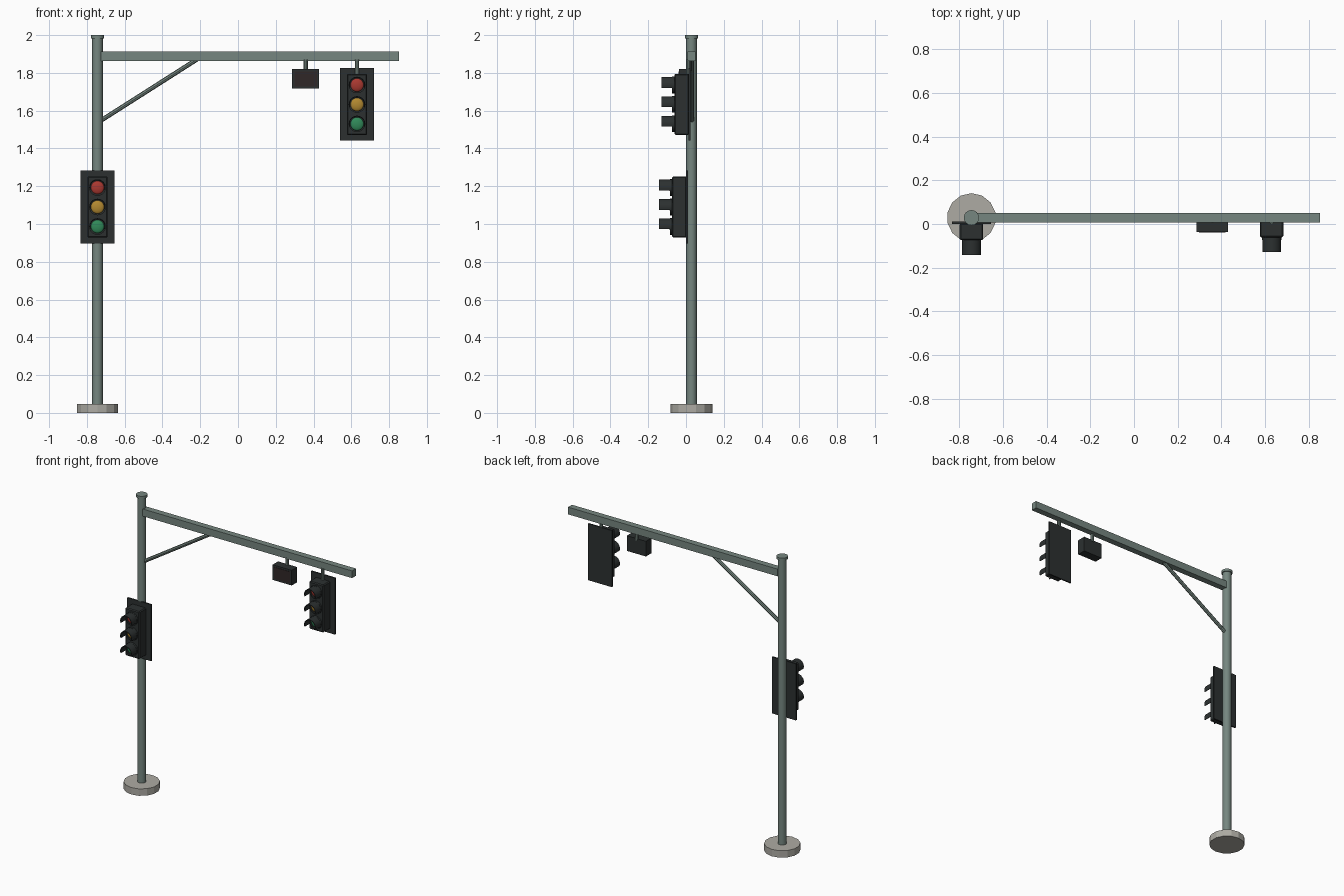
import bpy, bmesh, math
from mathutils import Vector

if "Cube" in bpy.data.objects:
    bpy.data.objects.remove(bpy.data.objects["Cube"])


def material(name, rgb):
    m = bpy.data.materials.new(name)
    m.diffuse_color = (*rgb, 1)
    m.use_nodes = True
    m.node_tree.nodes["Principled BSDF"].inputs["Base Color"].default_value = m.diffuse_color
    return m


STEEL = material("painted_steel", (0.18, 0.24, 0.215))
DARK = material("dark_housing", (0.025, 0.03, 0.03))
PANEL = material("sensor_glass", (0.03, 0.02, 0.02))
CONCRETE = material("concrete", (0.42, 0.41, 0.37))
LAMPS = [("red", material("red_lens", (0.4, 0.04, 0.03))),
         ("amber", material("amber_lens", (0.45, 0.25, 0.03))),
         ("green", material("green_lens", (0.03, 0.25, 0.1)))]


def box(name, x, y, z, mat, bevel=0):
    """Box from (min, max) ranges."""
    bpy.ops.mesh.primitive_cube_add(size=1, location=[sum(r) / 2 for r in (x, y, z)])
    o = bpy.context.object
    o.name = name
    o.scale = [r[1] - r[0] for r in (x, y, z)]
    bpy.ops.object.transform_apply(location=False, rotation=False, scale=True)
    o.data.materials.append(mat)
    if bevel:
        b = o.modifiers.new("bevel", 'BEVEL')
        b.width, b.segments = bevel, 1
    return o


def rod(name, a, b, r, mat, sides=16, smooth=True):
    """Cylinder between two points."""
    a, b = Vector(a), Vector(b)
    bpy.ops.mesh.primitive_cylinder_add(vertices=sides, radius=r, depth=(b - a).length,
                                        location=(a + b) / 2)
    o = bpy.context.object
    o.name = name
    o.rotation_euler = (b - a).to_track_quat('Z', 'Y').to_euler()
    o.data.materials.append(mat)
    if smooth:
        bpy.ops.object.shade_smooth_by_angle(angle=math.radians(35))
    return o


def tube(name, x, z, y0, y1, r_out, r_in, start, end, steps, mat):
    """Arc-shaped shell running along y; full ring when the arc is 360 degrees."""
    bm = bmesh.new()
    closed = abs(end - start) >= 360
    rows = []
    for i in range(steps if closed else steps + 1):
        t = math.radians(start + (end - start) * i / steps)
        rows.append([bm.verts.new((x + r * math.cos(t), y, z + r * math.sin(t)))
                     for r, y in ((r_out, y0), (r_out, y1), (r_in, y1), (r_in, y0))])
    for i in range(steps):
        p, q = rows[i], rows[(i + 1) % len(rows)]
        for k in range(4):
            bm.faces.new((p[k], p[(k + 1) % 4], q[(k + 1) % 4], q[k]))
    if not closed:
        bm.faces.new(rows[0])
        bm.faces.new(rows[-1])
    bmesh.ops.recalc_face_normals(bm, faces=bm.faces)
    me = bpy.data.meshes.new(name)
    bm.to_mesh(me)
    bm.free()
    o = bpy.data.objects.new(name, me)
    bpy.context.collection.objects.link(o)
    me.materials.append(mat)
    bpy.context.view_layer.objects.active = o
    bpy.ops.object.select_all(action='DESELECT')
    o.select_set(True)
    bpy.ops.object.shade_smooth_by_angle(angle=math.radians(35))


def signal_head(tag, x, z, back):
    """Three-lamp signal; back is the y of the rear of the backplate."""
    plate = back - 0.01
    front = plate - 0.075
    box(tag + "_backplate", (x - 0.09, x + 0.09), (plate, back), (z - 0.192, z + 0.192), DARK)
    box(tag + "_housing", (x - 0.054, x + 0.054), (front, plate + 0.002),
        (z - 0.162, z + 0.162), DARK, 0.006)
    for i, (colour, mat) in enumerate(LAMPS):
        lz = z + 0.103 * (1 - i)
        name = f"{tag}_{colour}"
        tube(name + "_rim", x, lz, front + 0.002, front - 0.012, 0.044, 0.035, 0, 360, 20, DARK)
        tube(name + "_visor", x, lz, front + 0.002, front - 0.068, 0.043, 0.038,
             -20, 200, 14, DARK)
        # domed lens
        bpy.ops.mesh.primitive_uv_sphere_add(segments=20, ring_count=10, radius=0.036,
                                             location=(x, front, lz),
                                             rotation=(math.pi / 2, 0, 0))
        o = bpy.context.object
        o.name = name + "_lens"
        o.scale = (1, 1, 0.4)
        o.data.materials.append(mat)
        bpy.ops.object.shade_smooth_by_angle(angle=math.radians(40))


PX, PY = -0.744, 0.029

# footing, pole and cap
rod("footing", (PX, PY, 0), (PX, PY, 0.047), 0.112, CONCRETE, 14, smooth=False)
rod("pole", (PX, PY, 0.04), (PX, PY, 1.99), 0.028, STEEL)
rod("pole_cap", (PX, PY, 1.983), (PX, PY, 2.0), 0.035, STEEL)

# mast arm and diagonal brace
box("mast_arm", (-0.724, 0.852), (PY - 0.021, PY + 0.021), (1.863, 1.912), STEEL)
rod("arm_brace", (-0.73, PY + 0.002, 1.545), (-0.215, PY + 0.002, 1.873), 0.012, STEEL, 8)

# sensor box under the arm
rod("sensor_hanger", (0.359, 0.016, 1.81), (0.359, 0.016, 1.87), 0.012, STEEL, 10)
box("sensor_box", (0.286, 0.43), (-0.037, 0.022), (1.717, 1.82), DARK)
box("sensor_panel", (0.298, 0.418), (-0.039, -0.03), (1.729, 1.808), PANEL)

# signal heads
rod("signal_hanger", (0.63, 0.012, 1.78), (0.63, 0.012, 1.87), 0.012, STEEL, 10)
signal_head("arm_signal", 0.63, 1.633, 0.024)
signal_head("pole_signal", PX, 1.09, 0.011)
